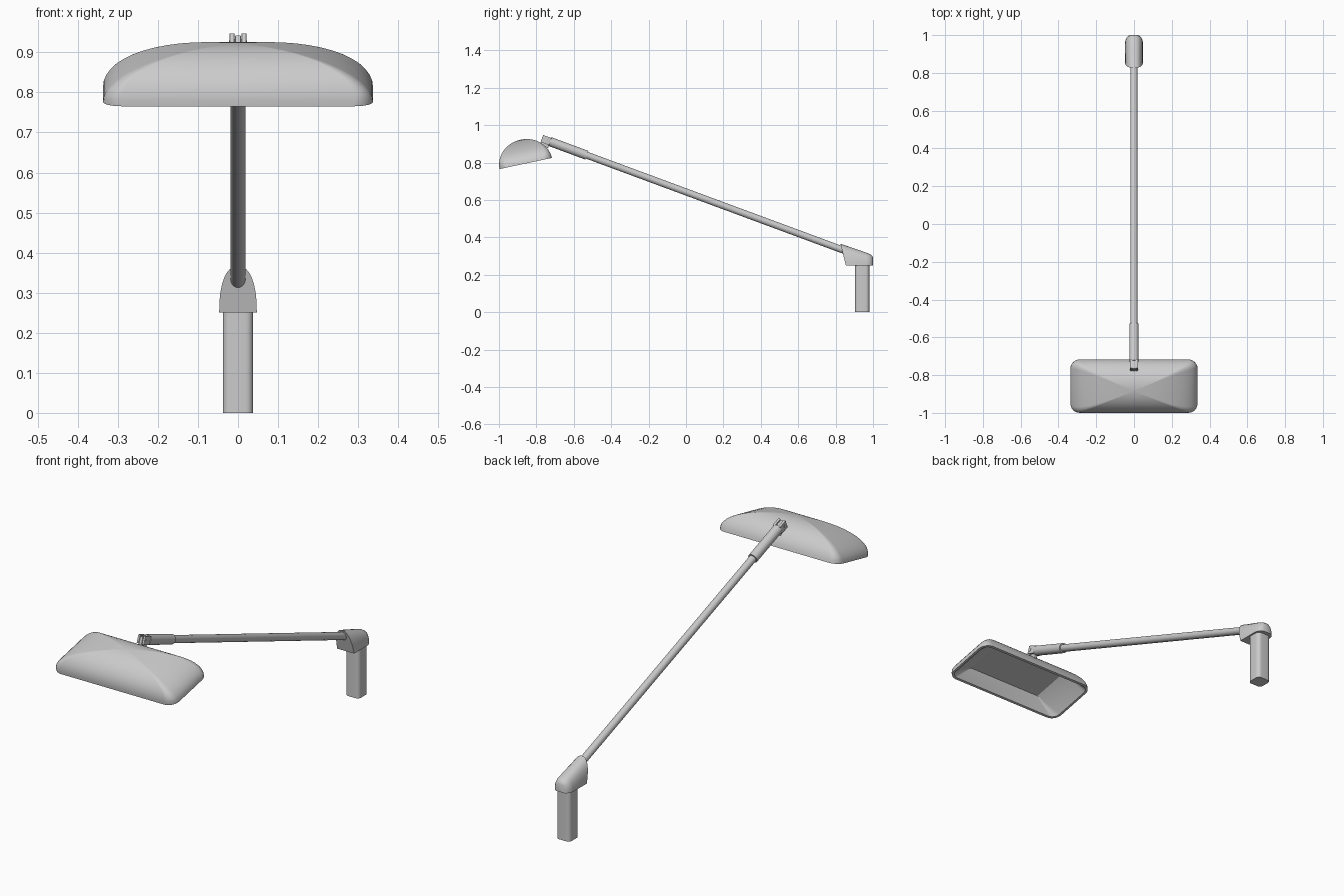
import bpy, bmesh
from math import sin, cos, pi, radians
from mathutils import Vector, Matrix

cube = bpy.data.objects.get("Cube")
if cube:
    bpy.data.objects.remove(cube, do_unlink=True)

grey = bpy.data.materials.new("satin grey")
grey.use_nodes = True
grey.diffuse_color = (0.6, 0.6, 0.6, 1)
grey.node_tree.nodes["Principled BSDF"].inputs["Base Color"].default_value = (0.6, 0.6, 0.6, 1)


def finish(name, bm, angle=30):
    bmesh.ops.recalc_face_normals(bm, faces=bm.faces)
    mesh = bpy.data.meshes.new(name)
    bm.to_mesh(mesh)
    bm.free()
    mesh.materials.append(grey)
    obj = bpy.data.objects.new(name, mesh)
    bpy.context.collection.objects.link(obj)
    bpy.ops.object.select_all(action='DESELECT')
    obj.select_set(True)
    bpy.context.view_layer.objects.active = obj
    bpy.ops.object.shade_smooth_by_angle(angle=radians(angle))
    return obj


def loft(name, rings, matrix=Matrix(), angle=30):
    """Skin a list of equal-length rings and cap both ends."""
    bm = bmesh.new()
    loops = [[bm.verts.new(matrix @ Vector(p)) for p in ring] for ring in rings]
    for a, b in zip(loops, loops[1:]):
        for i in range(len(a)):
            j = (i + 1) % len(a)
            bm.faces.new((a[i], a[j], b[j], b[i]))
    bm.faces.new(loops[0])
    bm.faces.new(loops[-1])
    return finish(name, bm, angle)


def rounded_rect(hx, hy, r, z, steps=6):
    ring = []
    for k, (sx, sy) in enumerate([(1, 1), (-1, 1), (-1, -1), (1, -1)]):
        for i in range(steps + 1):
            a = (k + i / steps) * pi / 2
            ring.append((sx * (hx - r) + r * cos(a), sy * (hy - r) + r * sin(a), z))
    return ring


def rod(name, start, end, radius, sides=24):
    start, end = Vector(start), Vector(end)
    axis = end - start
    turn = axis.to_track_quat('Z', 'Y').to_matrix().to_4x4()
    rings = [[(radius * cos(2 * pi * i / sides), radius * sin(2 * pi * i / sides), z)
              for i in range(sides)] for z in (0, axis.length)]
    return loft(name, rings, Matrix.Translation(start) @ turn)


# Lamp shade: hollow vaulted dome, tilted up towards the arm
LENGTH, DEPTH, HEIGHT = 0.337, 0.143, 0.13
rings = [rounded_rect(0.21, 0.105, 0.002, 0.076),
         rounded_rect(LENGTH - 0.014, DEPTH - 0.014, 0.036, 0.003),
         rounded_rect(LENGTH - 0.012, DEPTH - 0.012, 0.038, 0)]
STEPS = 14
for i in range(STEPS + 1):
    t = i / STEPS * radians(89.5)
    c = cos(t)
    radius = min(0.05 * (1 - sin(t)) + 0.0005, DEPTH * c * 0.5)
    rings.append(rounded_rect(LENGTH * c, DEPTH * c, radius, HEIGHT * sin(t)))
tilt = Matrix.Translation((0, -0.857, 0.795)) @ Matrix.Rotation(radians(12), 4, 'X')
loft("lamp_shade", rings, tilt)


# Arm and its thicker sleeve share one sloping line
def on_arm(y):
    return (0, y, 0.643 - 0.37 * y)


rod("arm", on_arm(-0.6), on_arm(0.87), 0.0185)
rod("arm_sleeve", on_arm(-0.728), on_arm(-0.53), 0.0245)

# Swivel knuckle: two cheeks, a tongue down to the shade and a cross pin
for name, x, half, low, high in (("knuckle_cheek_right", -0.015, 0.006, -0.022, 0.018),
                                 ("knuckle_cheek_left", 0.015, 0.006, -0.022, 0.018),
                                 ("knuckle_tongue", 0, 0.008, -0.04, 0.012)):
    block = [rounded_rect(half, 0.024, 0.003, z, 3) for z in (low, high)]
    place = Matrix.Translation((x, -0.747, 0.922)) @ Matrix.Rotation(radians(-20), 4, 'X')
    loft(name, block, place)
rod("knuckle_pin", (-0.022, -0.757, 0.922), (0.022, -0.757, 0.922), 0.008, 12)

# Bracket: arched sections running back, with a leaning front face
BASE = 0.25
rings = []
for y_low, y_top, half, top in ((0.855, 0.826, 0.047, 0.366), (0.965, 0.965, 0.047, 0.318),
                                (0.982, 0.982, 0.042, 0.311), (0.994, 0.994, 0.033, 0.303),
                                (1.0, 1.0, 0.022, 0.292)):
    ring = []
    for i in range(17):
        a = i / 16 * pi
        rise = sin(a) ** 0.85
        side = abs(cos(a)) ** 0.85 * (1 if cos(a) >= 0 else -1)
        ring.append((half * side, y_low + (y_top - y_low) * rise, BASE + (top - BASE) * rise))
    rings.append(ring)
loft("bracket", rings)

# Post: upright with rounded corners
post = [rounded_rect(0.038, 0.038, 0.019, z) for z in (0, 0.255)]
loft("post", post, Matrix.Translation((0, 0.942, 0)))
